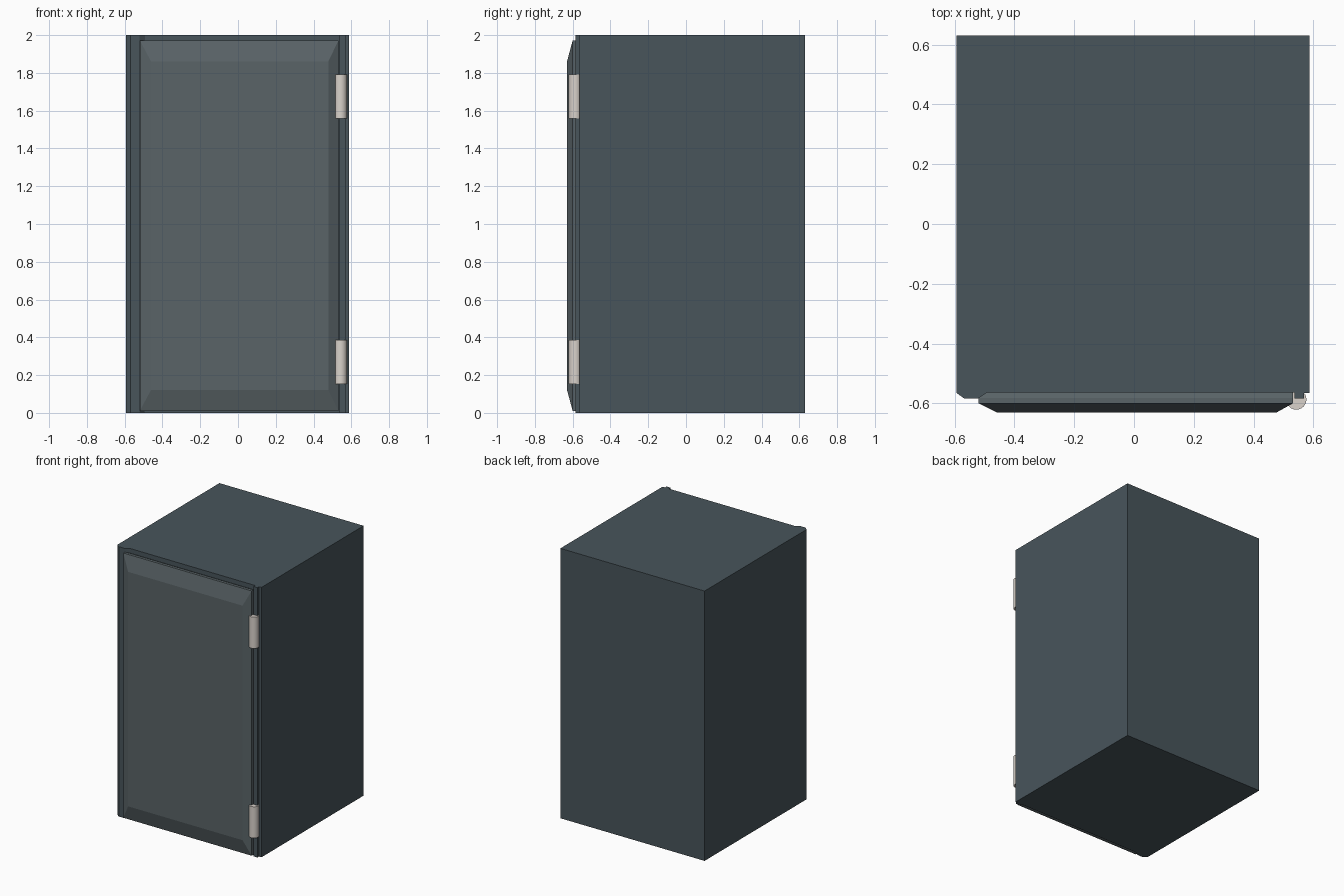
import bpy, bmesh

if "Cube" in bpy.data.objects:
    bpy.data.objects.remove(bpy.data.objects["Cube"])


def material(name, rgb):
    m = bpy.data.materials.new(name)
    m.diffuse_color = (*rgb, 1)
    m.use_nodes = True
    m.node_tree.nodes["Principled BSDF"].inputs["Base Color"].default_value = m.diffuse_color
    return m


SLATE = material("slate", (0.065, 0.09, 0.105))
PANEL = material("panel_grey", (0.10, 0.125, 0.135))
PALE = material("pale_metal", (0.70, 0.65, 0.60))


def loft(name, rings, mat):
    """Skin a stack of equal-length point rings and cap both ends."""
    bm = bmesh.new()
    loops = [[bm.verts.new(p) for p in ring] for ring in rings]
    n = len(loops[0])
    for a, b in zip(loops, loops[1:]):
        for i in range(n):
            bm.faces.new((a[i], a[(i + 1) % n], b[(i + 1) % n], b[i]))
    bm.faces.new(loops[0])
    bm.faces.new(loops[-1])
    bmesh.ops.recalc_face_normals(bm, faces=bm.faces)
    mesh = bpy.data.meshes.new(name)
    bm.to_mesh(mesh)
    bm.free()
    mesh.materials.append(mat)
    obj = bpy.data.objects.new(name, mesh)
    bpy.context.collection.objects.link(obj)
    return obj


def upright(name, profile, z0, z1, mat):
    return loft(name, [[(x, y, z) for x, y in profile] for z in (z0, z1)], mat)


# Cabinet: plan outline with a chamfered left stile and a slim hinge stile
upright("cabinet", [(-0.594, 0.631), (-0.594, -0.565), (-0.568, -0.584),
                    (-0.522, -0.584), (-0.492, -0.564), (0.537, -0.564),
                    (0.537, -0.584), (0.568, -0.584), (0.568, -0.565),
                    (0.588, -0.565), (0.588, 0.631)], 0, 2, SLATE)


# Door: slab with tapered back edge and wide front bevel
def door_ring(x0, x1, z0, z1, y):
    return [(x0, y, z0), (x1, y, z0), (x1, y, z1), (x0, y, z1)]


loft("door", [door_ring(-0.492, 0.532, 0.02, 1.965, -0.563),
              door_ring(-0.520, 0.532, 0.01, 1.972, -0.582),
              door_ring(-0.520, 0.532, 0.01, 1.972, -0.600),
              door_ring(-0.460, 0.478, 0.122, 1.86, -0.630)], PANEL)

# Hinge barrels
for label, z in (("lower", 0.27), ("upper", 1.675)):
    bpy.ops.mesh.primitive_cylinder_add(vertices=24, radius=0.034, depth=0.232,
                                        location=(0.543, -0.587, z))
    hinge = bpy.context.object
    hinge.name = label + "_hinge"
    hinge.data.materials.append(PALE)
    bpy.ops.object.shade_smooth_by_angle()
